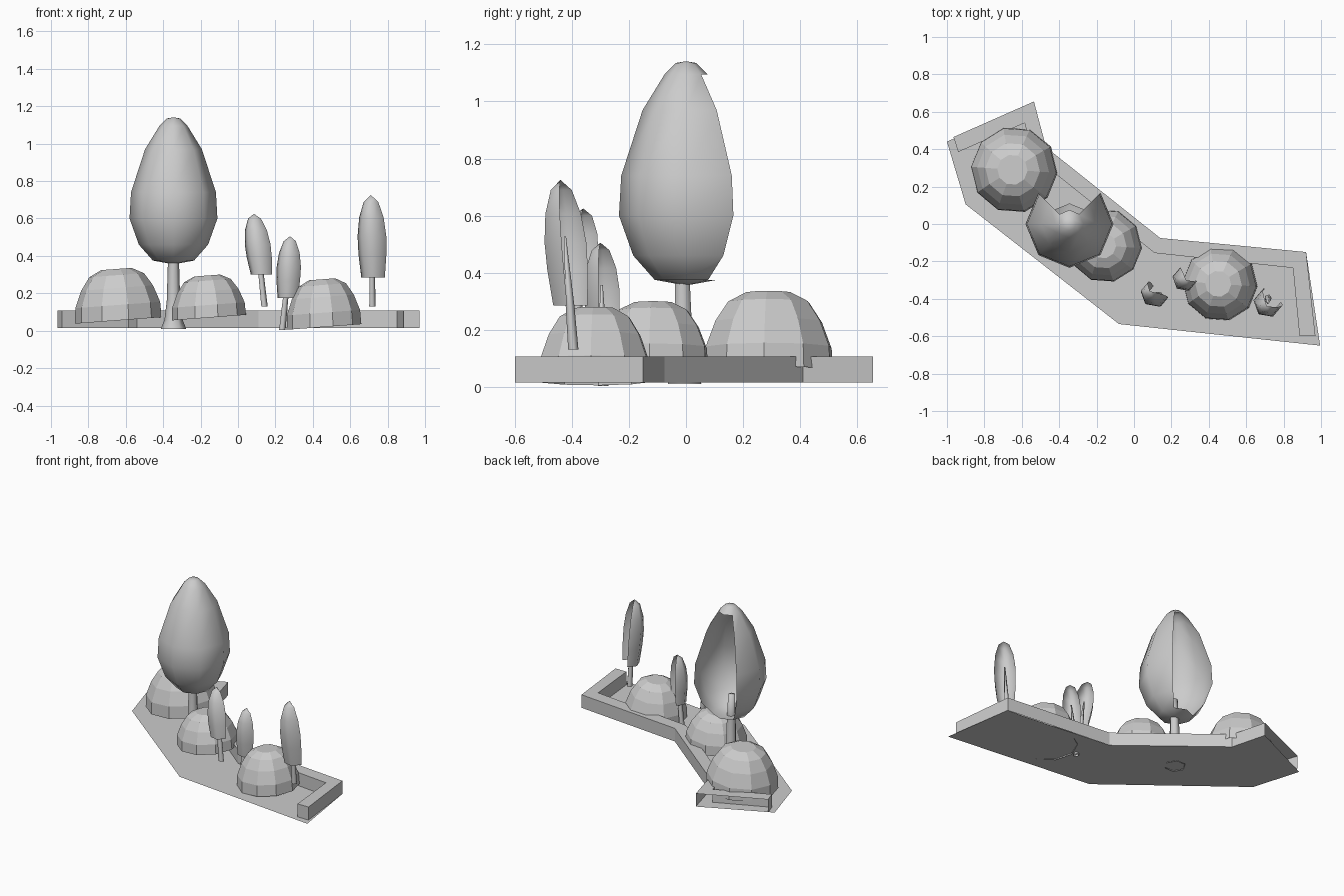
import bpy, bmesh
from math import cos, sin, radians, tau

if "Cube" in bpy.data.objects:
    bpy.data.objects.remove(bpy.data.objects["Cube"])


def make(name, bm):
    mesh = bpy.data.meshes.new(name)
    bm.to_mesh(mesh)
    bm.free()
    ob = bpy.data.objects.new(name, mesh)
    bpy.context.collection.objects.link(ob)
    return ob


def shell(name, profile, n, base, top, start=0, gap=(), gap_rows=(), tilt=0, smooth=False):
    """Rings of (radius, z) stacked on a line from base to top, with optional missing segments."""
    bm = bmesh.new()
    rings = []
    for r, z in profile:
        t = (z - base[2]) / (top[2] - base[2])
        cx = base[0] + t * (top[0] - base[0])
        cy = base[1] + t * (top[1] - base[1])
        angles = [radians(start) + tau * i / n for i in range(n)] if r else [0]
        rings.append([bm.verts.new((cx + r * cos(a), cy + r * sin(a), z + tilt * r * cos(a)))
                      for a in angles])
    for row, (lo, hi) in enumerate(zip(rings, rings[1:])):
        for i in range(n):
            if i in gap and row in gap_rows:
                continue
            j = (i + 1) % n
            if len(lo) == 1:
                f = (lo[0], hi[j], hi[i])
            elif len(hi) == 1:
                f = (lo[i], lo[j], hi[0])
            else:
                f = (lo[i], lo[j], hi[j], hi[i])
            bm.faces.new(f).smooth = smooth
    if len(rings[-1]) > 1:
        bm.faces.new(rings[-1]).smooth = smooth
    bmesh.ops.delete(bm, geom=[v for v in bm.verts if not v.link_faces], context='VERTS')
    return make(name, bm)


GROUND, WALL_TOP = 0.015, 0.107

# Ground sheet
bm = bmesh.new()
outline = [(-1, .44), (-.9, .105), (-.08, -.535), (.995, -.65), (.92, -.15),
           (.8, -.145), (.14, -.075), (-.47, .41), (-.535, .655)]
bm.faces.new([bm.verts.new((x, y, GROUND)) for x, y in outline])
make("ground", bm)

# Low wall along the back with returns at both ends
outer = [(-.965, .465), (-.535, .655), (-.47, .41), (.14, -.075), (.92, -.15), (.97, -.6)]
inner = [(-.94, .385), (-.585, .54), (-.54, .365), (.11, -.155), (.85, -.235), (.885, -.6)]
bm = bmesh.new()
sections = []
for (ox, oy), (ix, iy) in zip(outer, inner):
    sections.append([bm.verts.new(p) for p in (
        (ox, oy, GROUND), (ox, oy, WALL_TOP), (ix, iy, WALL_TOP), (ix, iy, GROUND))])
for s, (a, b) in enumerate(zip(sections, sections[1:])):
    for k in range(3):
        if s == 0 and k == 0:      # open back of the left return
            continue
        bm.faces.new((a[k], a[k + 1], b[k + 1], b[k]))
bm.faces.new(sections[0][::-1])
bm.faces.new(sections[-1])
bmesh.ops.recalc_face_normals(bm, faces=bm.faces)
make("wall", bm)

# Large tree: trunk and crown open at the back
tx = -.345
shell("tree_trunk", [(.068, .01), (.048, .06), (.036, .16), (.03, .36), (.024, .5)], 6,
      (tx, -.005, 0), (tx, -.015, .5), smooth=True)
shell("tree_crown", [(0, .355), (.11, .375), (.185, .46), (.235, .6), (.227, .74),
                     (.152, .97), (.075, 1.095), (.035, 1.135), (0, 1.141)], 8,
      (tx, 0, 0), (tx, 0, 1), gap=(1, 2), gap_rows=range(1, 6), smooth=True)

# Faceted bushes: centre x, y, bottom z, radius, height
for k, (x, y, z, r, h) in enumerate([(-.64, .29, .055, .232, .275),
                                     (-.155, -.115, .07, .198, .225),
                                     (.46, -.32, .02, .2, .255)]):
    prof = [(1, 0), (.98, .3), (.83, .63), (.63, .88), (.35, 1)]
    shell(f"bush_{k + 1}", [(r * a, z + h * b) for a, b in prof], 10,
          (x, y, z), (x - .01, y, z + h), start=-4, tilt=.075)

# Saplings: trunk foot, crown base, crown tip, crown radius
saplings = [((.14, -.385, .13), (.125, -.385, .3), (.085, -.36, .625), .07),
            ((.235, -.29, .003), (.265, -.29, .175), (.278, -.3, .505), .066),
            ((.717, -.395, .13), (.722, -.405, .285), (.71, -.44, .725), .078)]
for k, (foot, base, tip, r) in enumerate(saplings):
    h = tip[2] - base[2]
    mid = [b + .55 * (t - b) for b, t in zip(base, tip)]
    shell(f"sapling_trunk_{k + 1}", [(.019, foot[2]), (.016, base[2]), (.004, mid[2])], 5,
          foot, mid, smooth=True)
    prof = [(.82, 0), (.97, .28), (1, .5), (.85, .73), (.5, .92), (0, 1)]
    shell(f"sapling_crown_{k + 1}", [(r * a, base[2] + h * b) for a, b in prof], 6,
          base, tip, start=-10, gap=(0, 1), gap_rows=range(5), smooth=True)
